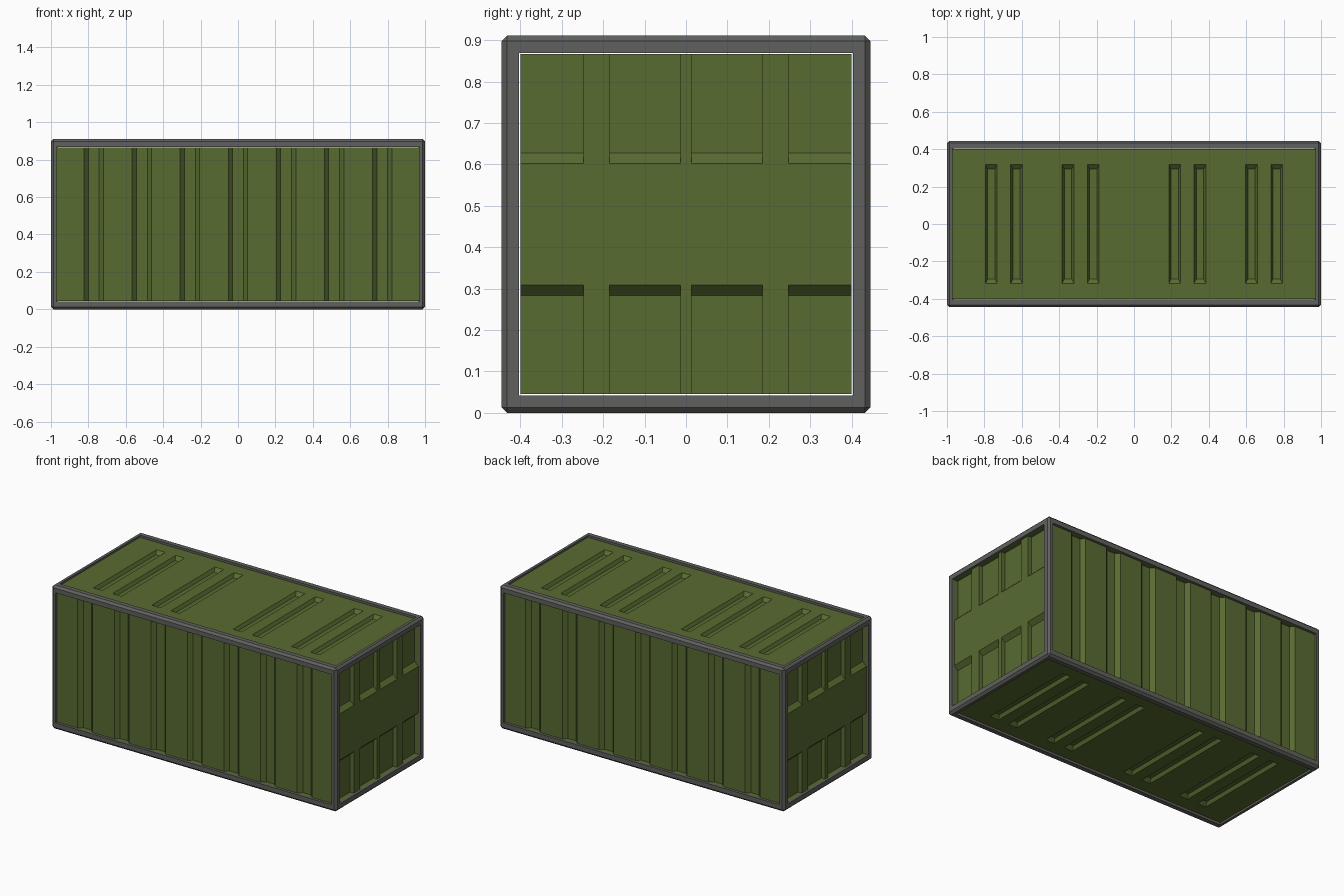
import bpy, bmesh
from mathutils import Vector

if "Cube" in bpy.data.objects:
    bpy.data.objects.remove(bpy.data.objects["Cube"])

HALF = Vector((1.0, 0.445, 0.4555))      # outer half size
INNER = Vector((0.97, 0.403, 0.4135))    # half size of the frame openings
CENTRE = Vector((0, 0, HALF.z))


def material(name, rgb):
    m = bpy.data.materials.new(name)
    m.diffuse_color = (*rgb, 1)
    m.use_nodes = True
    m.node_tree.nodes["Principled BSDF"].inputs["Base Color"].default_value = m.diffuse_color
    return m


GREEN = material("olive green", (0.098, 0.147, 0.031))
GREY = material("dark grey", (0.118, 0.118, 0.110))


def make_object(name, bm, mat):
    me = bpy.data.meshes.new(name)
    bm.to_mesh(me)
    bm.free()
    me.materials.append(mat)
    ob = bpy.data.objects.new(name, me)
    ob.location = CENTRE
    bpy.context.collection.objects.link(ob)
    return ob


def build_frame():
    """Chamfered box with an opening cut in each of its six sides."""
    bm = bmesh.new()
    bmesh.ops.create_cube(bm, size=2)
    for v in bm.verts:
        v.co = Vector(a * b for a, b in zip(v.co, HALF))
    bmesh.ops.bevel(bm, geom=bm.edges[:], offset=0.013, segments=1,
                    affect='EDGES', profile=0.5)
    bm.normal_update()
    sides = [f for f in bm.faces if max(abs(c) for c in f.normal) > 0.99]
    for f in sides:
        n = f.normal.copy()
        axis = max(range(3), key=lambda i: abs(n[i]))
        bmesh.ops.inset_individual(bm, faces=[f], thickness=0.015)
        for v in f.verts:
            for i in range(3):
                if i != axis:
                    v.co[i] = INNER[i] if v.co[i] > 0 else -INNER[i]
        # inner wall of the opening
        cap = bmesh.ops.extrude_discrete_faces(bm, faces=[f])['faces'][0]
        for v in cap.verts:
            v.co -= n * 0.035
        bmesh.ops.delete(bm, geom=[cap], context='FACES_ONLY')
    make_object("frame", bm, GREY)


def build_panel(name, n, u, dist, hu, hv, pockets, depth):
    """Sheet with pressed pockets: (u0, u1, v0, v1, left, right, low, high slope)."""
    n, u = Vector(n), Vector(u)
    w = n.cross(u)
    bm = bmesh.new()

    def face(pts):
        bm.faces.new([bm.verts.new(u * a + w * b + n * (dist - d)) for a, b, d in pts])

    us = sorted({-hu, hu, *(p[0] for p in pockets), *(p[1] for p in pockets)})
    vs = sorted({-hv, hv, *(p[2] for p in pockets), *(p[3] for p in pockets)})
    for a0, a1 in zip(us, us[1:]):
        for b0, b1 in zip(vs, vs[1:]):
            a, b = (a0 + a1) / 2, (b0 + b1) / 2
            if not any(p[0] < a < p[1] and p[2] < b < p[3] for p in pockets):
                face([(a0, b0, 0), (a1, b0, 0), (a1, b1, 0), (a0, b1, 0)])
    for u0, u1, v0, v1, l, r, lo, hi in pockets:
        rim = [(u0, v0, 0), (u1, v0, 0), (u1, v1, 0), (u0, v1, 0)]
        floor = [(u0 + l, v0 + lo, depth), (u1 - r, v0 + lo, depth),
                 (u1 - r, v1 - hi, depth), (u0 + l, v1 - hi, depth)]
        face(floor)
        for i in range(4):
            j = (i + 1) % 4
            face([rim[i], rim[j], floor[j], floor[i]])
    bmesh.ops.remove_doubles(bm, verts=bm.verts[:], dist=0.0001)
    bmesh.ops.dissolve_limit(bm, angle_limit=0.01, verts=bm.verts[:], edges=bm.edges[:])
    make_object(name, bm, GREEN)


build_frame()
GAP = 0.003
hx, hy, hz = (c - GAP for c in INNER)

# Long sides: seven full-height grooves
grooves = [(i * 0.257 - 0.052, i * 0.257 + 0.052, -hz, hz, 0.023, 0.023, 0, 0)
           for i in range(-3, 4)]
build_panel("front_side", (0, -1, 0), (1, 0, 0), HALF.y - 0.012, INNER.x, hz, grooves, 0.024)
build_panel("back_side", (0, 1, 0), (-1, 0, 0), HALF.y - 0.012, INNER.x, hz, grooves, 0.024)

# Ends: eight pockets leaving raised posts and a raised middle band
pockets = []
for u0, u1 in ((-hy, -0.247), (-0.185, -0.013), (0.013, 0.185), (0.247, hy)):
    pockets.append((u0, u1, 0.147, hz, 0, 0, 0.025, 0))
    pockets.append((u0, u1, -hz, -0.147, 0, 0, 0, 0.025))
build_panel("right_end", (1, 0, 0), (0, 1, 0), HALF.x - 0.013, hy, hz, pockets, 0.026)
build_panel("left_end", (-1, 0, 0), (0, -1, 0), HALF.x - 0.013, hy, hz, pockets, 0.026)

# Roof and floor: four pairs of short grooves
slots = [(s * c - 0.031, s * c + 0.031, -0.317, 0.317, 0.012, 0.012, 0.024, 0.024)
         for c in (0.763, 0.628, 0.353, 0.218) for s in (-1, 1)]
build_panel("roof", (0, 0, 1), (1, 0, 0), HALF.z - 0.012, INNER.x, hy, slots, 0.02)
build_panel("floor", (0, 0, -1), (1, 0, 0), HALF.z - 0.012, INNER.x, hy, slots, 0.02)
